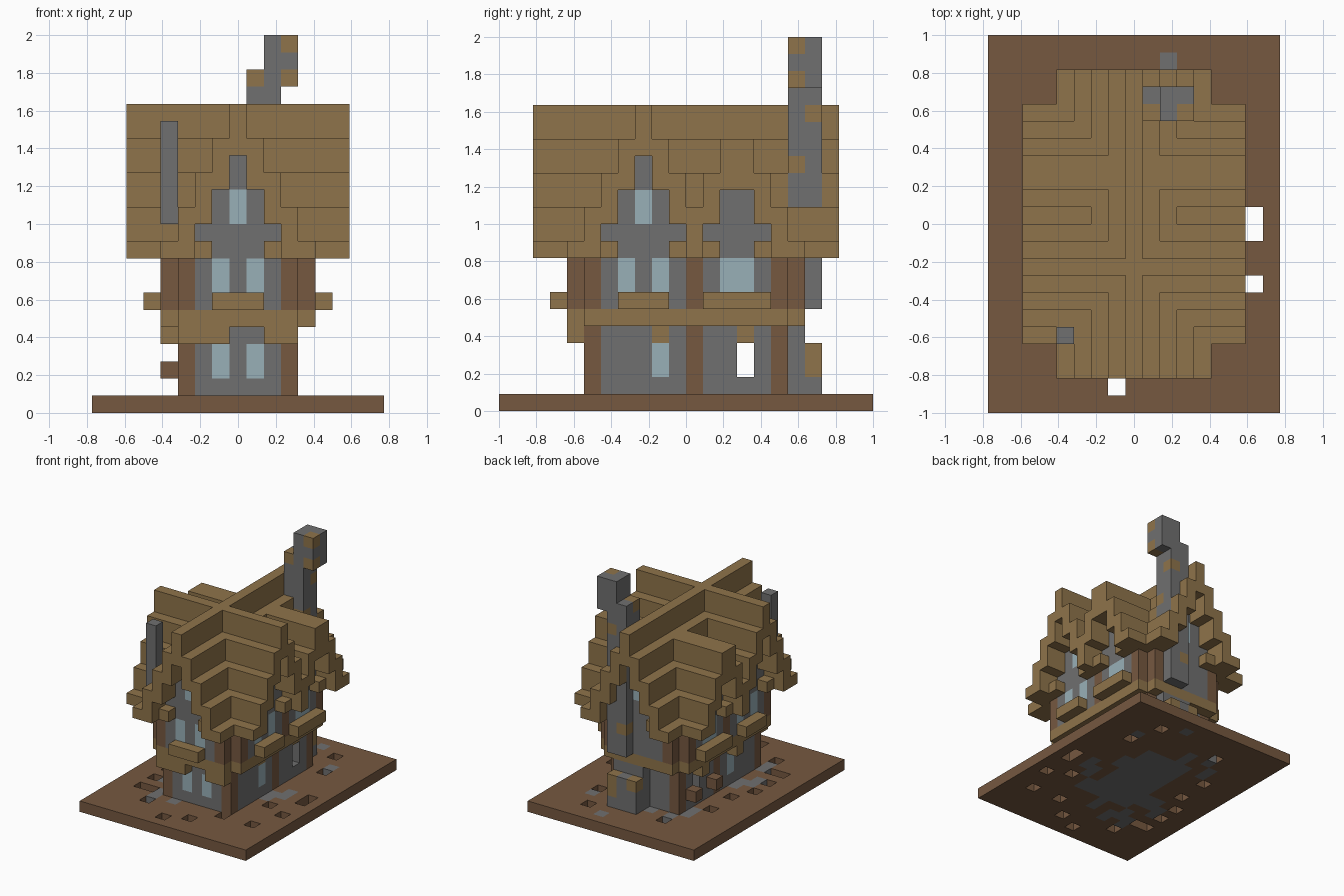
import bpy
import random

if "Cube" in bpy.data.objects:
    bpy.data.objects.remove(bpy.data.objects["Cube"], do_unlink=True)

random.seed(4)
NX, NY = 17, 22
S = 2 / NY                      # edge of one block
TIMBER, EARTH, STONE, GLASS = range(4)


def material(name, rgb):
    m = bpy.data.materials.new(name)
    m.use_nodes = True
    m.diffuse_color = (*rgb, 1)
    bsdf = m.node_tree.nodes["Principled BSDF"]
    bsdf.inputs["Base Color"].default_value = (*rgb, 1)
    bsdf.inputs["Roughness"].default_value = 0.9
    return m


MATS = [material("tan wood", (0.275, 0.174, 0.069)),
        material("dark wood", (0.18, 0.098, 0.051)),
        material("grey stone", (0.162, 0.162, 0.162)),
        material("pale glass", (0.318, 0.434, 0.477))]

parts = {}


def put(part, xs, ys, zs, mat):
    cells = parts.setdefault(part, {})
    for x in xs:
        for y in ys:
            for z in zs:
                cells[x, y, z] = mat


def span(a, b):
    return range(a, b + 1)


def roof_top(x, y):
    """Stepped height of the long roof crossed by two side gables."""
    long_roof = 18 - 2 * abs(x - 8)
    front_gable = 18 - 2 * abs(y - 8)
    back_gable = 16 - 2 * max(13 - y, y - 14, 0)
    return max(long_roof, front_gable, back_gable)


# Ground slab with stone patches and missing blocks
put("ground", range(NX), range(NY), [0], EARTH)
put("ground", span(6, 10), span(7, 15), [0], STONE)
for _ in range(22):
    x, y = random.randint(3, 13), random.randint(4, 17)
    put("ground", [x], [y, y + 1], [0], STONE)
put("ground", [10], [20], [0], STONE)
for hole in [(15, 10), (15, 11), (15, 7), (7, 1), (13, 16), (5, 18), (11, 4),
             (9, 2), (4, 3), (2, 5), (2, 9), (3, 11), (3, 14), (2, 7), (3, 5),
             (14, 4), (12, 19), (13, 8)]:
    del parts["ground"][(*hole, 0)]

# Lower storey: stone walls, dark posts, windows and side doorways
for x in span(5, 11):
    for y in span(5, 16):
        if x in (5, 11) or y in (5, 16):
            post = x in (5, 11) and y in (5, 11, 16)
            put("lower_walls", [x], [y], span(1, 4), EARTH if post else STONE)
put("lower_walls", [7, 9], [5], [2, 3], GLASS)
put("lower_walls", [5, 11], [9], [2, 3], GLASS)
put("lower_walls", [11], [9, 14], [4], TIMBER)
for x in (5, 11):
    for z in (2, 3):
        del parts["lower_walls"][x, 14, z]

# Overhanging floor beam and its brackets
for x in span(4, 12):
    for y in span(4, 17):
        corner = x in (4, 12) and y in (4, 17)
        if not corner and (x in (4, 5, 11, 12) or y in (4, 5, 16, 17)):
            put("floor_beam", [x], [y], [5], TIMBER)
put("floor_brackets", [5, 6, 7, 10, 11], [4], [4], TIMBER)
put("floor_brackets", [4], [9, 14], [4], TIMBER)
put("side_blocks", [4], [12, 15], [2], EARTH)

# Upper storey and gable walls, filled up to the roof
for x in span(4, 12):
    for y in span(4, 17):
        side, end = x in (4, 12), y in (4, 17)
        if side == end:
            continue
        top = max(roof_top(x, y) - 3, 9)
        post = (side and y in (5, 11, 16)) or (end and x in (5, 11))
        put("upper_walls", [x], [y], range(6, top), STONE)
        if post:
            put("upper_walls", [x], [y], span(6, 8), EARTH)
put("upper_walls", [7, 9], [4], [7, 8], GLASS)
put("upper_walls", [8], [4, 17], [11, 12], GLASS)
put("upper_walls", [4, 12], [7, 9, 13, 14], [7, 8], GLASS)
put("upper_walls", [4, 12], [8], [11, 12], GLASS)

# Window boxes
put("window_boxes", [7, 8, 9], [3], [6], TIMBER)
put("window_boxes", [3, 13], [*span(7, 9), *span(12, 15)], [6], TIMBER)

# Stepped cross-gable roof, three blocks thick, with eave brackets
for x in span(2, 14):
    for y in span(2, 19):
        top = roof_top(x, y)
        if top >= 10:
            put("roof", [x], [y], range(max(top - 3, 9), top), TIMBER)
put("eave_brackets", [5, 6, 10, 11], [3, 18], [9], TIMBER)
put("eave_brackets", [3, 13], [5, 6, 10, 11, 12, 15, 16], [9], TIMBER)

# Small flue at the front corner
put("small_flue", [4], [4], span(11, 16), STONE)

# Crooked chimney with wooden patches and a hearth at its foot
put("chimney", [9, 10], [17, 18], span(9, 19), STONE)
put("chimney", [9, 10], [18], span(6, 8), STONE)
put("chimney", [10, 11], [17, 18], span(19, 21), STONE)
for cell in [(11, 17, 21), (11, 17, 19), (9, 17, 19), (10, 18, 17),
             (10, 17, 14), (9, 18, 15), (10, 18, 11), (9, 18, 8)]:
    parts["chimney"][cell] = TIMBER
put("hearth", [8, 9, 10], [17], span(1, 4), STONE)
put("hearth", [8, 9, 10], [18], [1, 2, 3], STONE)
put("hearth", [10], [18], [2, 3], TIMBER)
put("hearth", [8], [18], [3], TIMBER)

# Later parts give way to earlier ones, except the chimney through the roof
taken = set(parts["chimney"])
for name, cells in parts.items():
    if name != "chimney":
        for c in [c for c in cells if c in taken]:
            del cells[c]
        taken |= set(cells)


def build(name, cells):
    """Mesh of the exposed block faces."""
    index, faces, mats = {}, [], []
    for cell, mat in cells.items():
        for a in range(3):
            b, c = (a + 1) % 3, (a + 2) % 3
            for sign in (0, 1):
                near = list(cell)
                near[a] += 2 * sign - 1
                if tuple(near) in taken:
                    continue
                quad = []
                for p, q in ((0, 0), (1, 0), (1, 1), (0, 1)):
                    v = list(cell)
                    v[a] += sign
                    v[b] += p
                    v[c] += q
                    quad.append(index.setdefault(tuple(v), len(index)))
                faces.append(quad if sign else quad[::-1])
                mats.append(mat)
    verts = [((x - NX / 2) * S, (y - NY / 2) * S, z * S) for x, y, z in index]
    mesh = bpy.data.meshes.new(name)
    mesh.from_pydata(verts, [], faces)
    for m in MATS:
        mesh.materials.append(m)
    mesh.polygons.foreach_set("material_index", mats)
    mesh.update()
    bpy.context.collection.objects.link(bpy.data.objects.new(name, mesh))


for name, cells in parts.items():
    build(name, cells)
